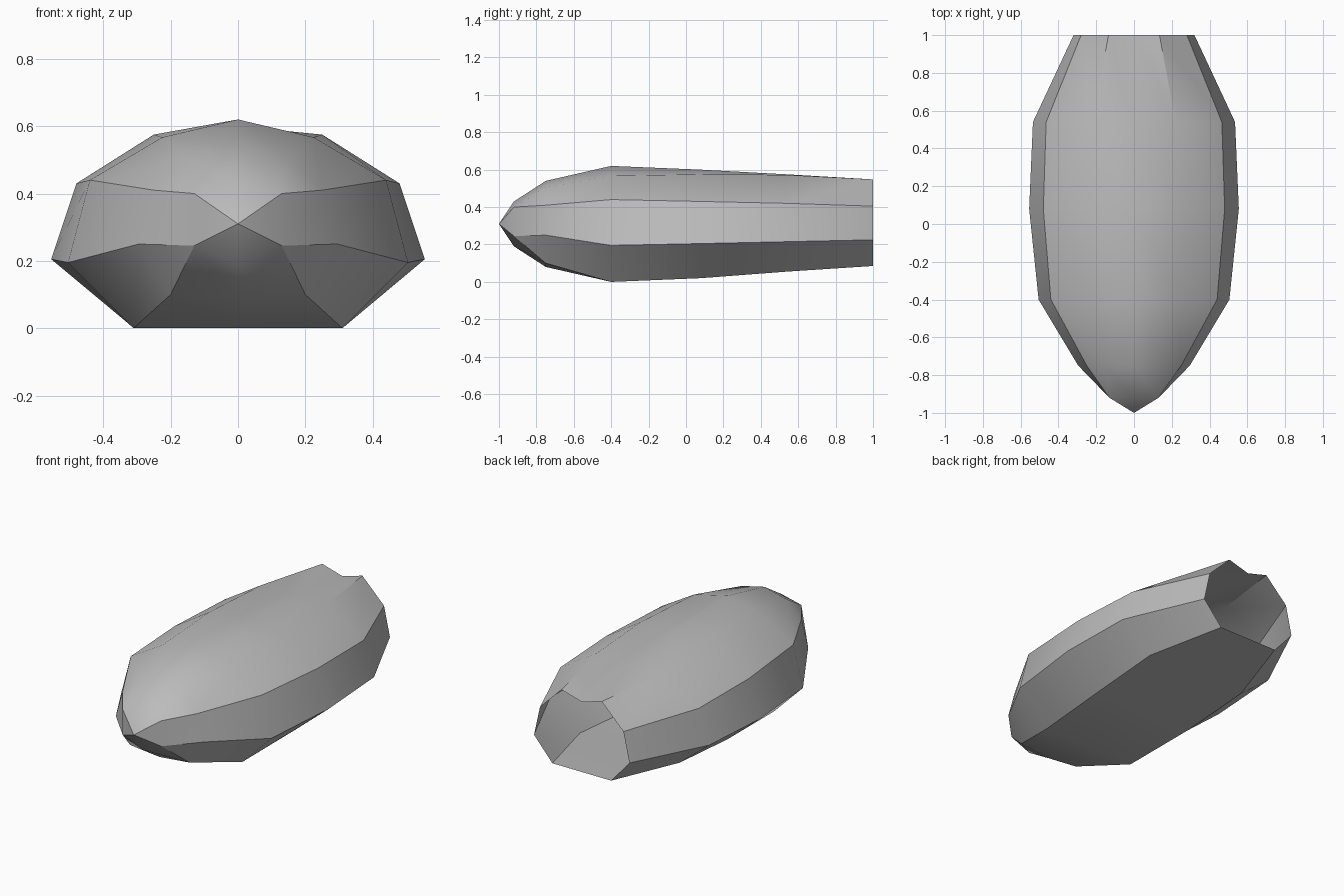
import bpy, bmesh
from math import radians

cube = bpy.data.objects.get("Cube")
if cube:
    bpy.data.objects.remove(cube, do_unlink=True)

# One flat grey for the whole shell
grey = bpy.data.materials.new("plain grey")
grey.use_nodes = True
colour = (0.5, 0.5, 0.5, 1)
grey.diffuse_color = colour
grey.node_tree.nodes["Principled BSDF"].inputs["Base Color"].default_value = colour

# Cross-sections from nose to open tail: y, keel z, then (x, z) of the
# bottom corner, lower side, upper side and shoulder, and the crown z
SECTIONS = [
    (-0.92, 0.19, (0.13, 0.245), (0.13, 0.245), (0.13, 0.40), (0.13, 0.40), 0.43),
    (-0.75, 0.08, (0.20, 0.10), (0.295, 0.25), (0.25, 0.41), (0.15, 0.505), 0.54),
    (-0.40, 0.00, (0.31, 0.00), (0.505, 0.195), (0.44, 0.44), (0.225, 0.567), 0.62),
    (0.08, 0.02, (0.333, 0.02), (0.555, 0.205), (0.48, 0.43), (0.25, 0.575), 0.60),
    (0.54, 0.055, (0.335, 0.055), (0.535, 0.215), (0.465, 0.42), (0.22, 0.572), 0.575),
    (1.00, 0.085, (0.197, 0.085), (0.32, 0.225), (0.28, 0.405), (0.135, 0.548), 0.51),
]


def full_ring(y, keel, *rest):
    """Mirror a half section into a closed ring of points."""
    *half, crown = rest
    right = [(x, y, z) for x, z in half]
    left = [(-x, y, z) for x, z in reversed(half)]
    return [(0, y, keel)] + right + [(0, y, crown)] + left


def build_shell(rings, name):
    """Skin the rings, welding points that coincide."""
    bm = bmesh.new()
    welded = {}

    def vert(point):
        if point not in welded:
            welded[point] = bm.verts.new(point)
        return welded[point]

    for front, back in zip(rings, rings[1:]):
        for i in range(len(front)):
            j = (i + 1) % len(front)
            corners = [vert(p) for p in (front[i], back[i], back[j], front[j])]
            corners = list(dict.fromkeys(corners))
            if len(corners) > 2:
                bm.faces.new(corners)
    bmesh.ops.recalc_face_normals(bm, faces=bm.faces[:])
    # The nose decides which way is out
    bm.normal_update()
    if min(bm.faces, key=lambda f: f.calc_center_median().y).normal.y > 0:
        bmesh.ops.reverse_faces(bm, faces=bm.faces[:])
    mesh = bpy.data.meshes.new(name)
    bm.to_mesh(mesh)
    bm.free()
    mesh.materials.append(grey)
    obj = bpy.data.objects.new(name, mesh)
    bpy.context.collection.objects.link(obj)
    return obj


# Pointed nose followed by the open-ended body
sections = [full_ring(*s) for s in SECTIONS]
nose = [(0, -1.0, 0.31)] * len(sections[0])
shell = build_shell([nose] + sections, "hollow_shell")

# Soft shading with crisp side, bottom and tail creases
bpy.ops.object.select_all(action='DESELECT')
shell.select_set(True)
bpy.context.view_layer.objects.active = shell
bpy.ops.object.shade_smooth_by_angle(angle=radians(30))
